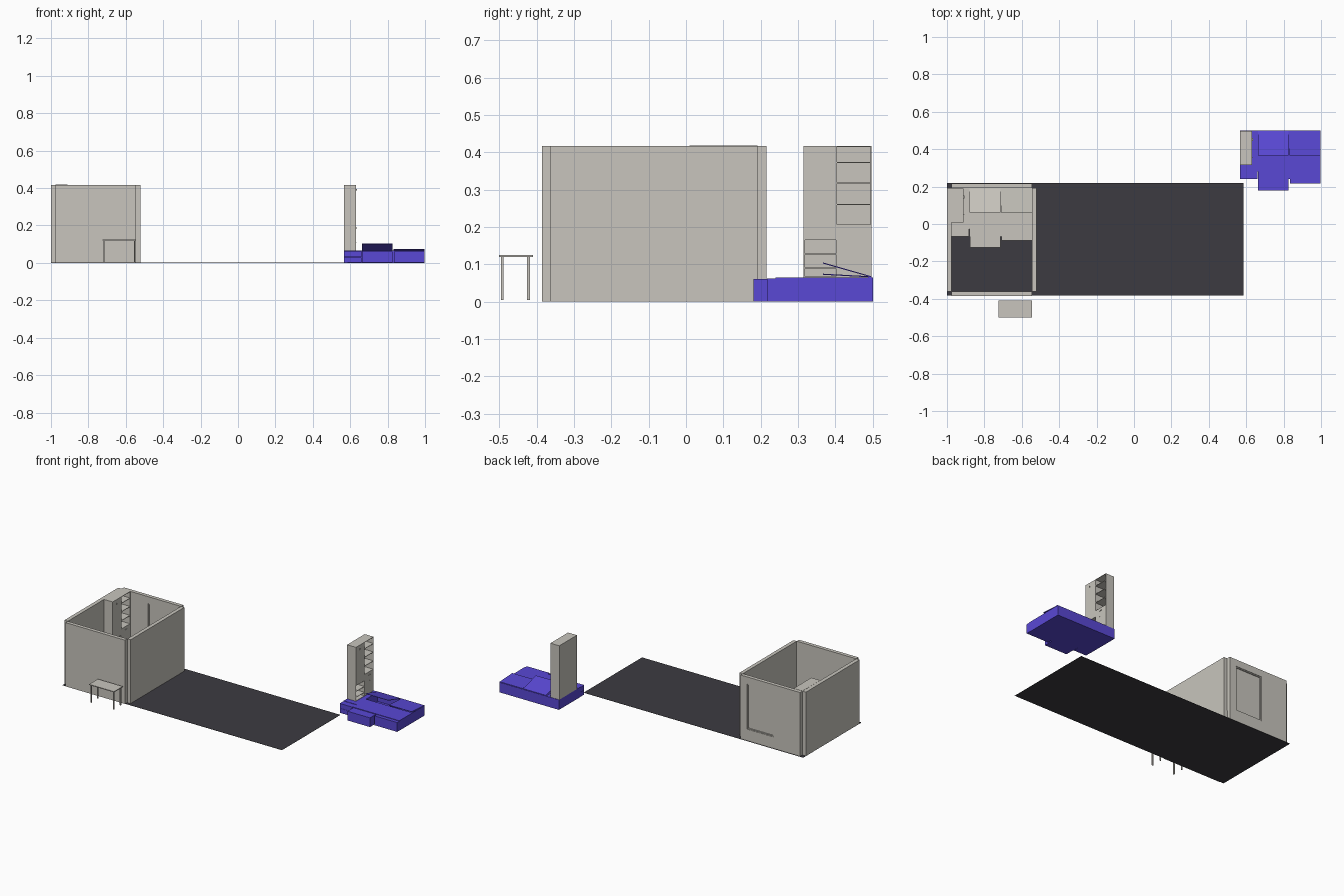
import bpy, bmesh
from mathutils import Vector

if "Cube" in bpy.data.objects:
    bpy.data.objects.remove(bpy.data.objects["Cube"])


def material(name, rgb):
    m = bpy.data.materials.new(name)
    m.diffuse_color = (*rgb, 1)
    m.use_nodes = True
    m.node_tree.nodes["Principled BSDF"].inputs["Base Color"].default_value = m.diffuse_color
    return m


GREY = material("warm grey", (0.58, 0.56, 0.51))
BLUE = material("violet blue", (0.10, 0.065, 0.66))
DARK = material("charcoal floor", (0.046, 0.044, 0.053))


def add_box(bm, x0, x1, y0, y1, z0, z1, tilt=0.0):
    """Box from its limits; tilt raises the -y end (used for open lids)."""
    v = [bm.verts.new((x, y, z + (tilt if y == y0 else 0)))
         for x in (x0, x1) for y in (y0, y1) for z in (z0, z1)]
    for f in ((0, 1, 3, 2), (4, 6, 7, 5), (0, 4, 5, 1), (2, 3, 7, 6), (0, 2, 6, 4), (1, 5, 7, 3)):
        bm.faces.new([v[i] for i in f])


def part(name, mat, *boxes, offset=(0, 0, 0)):
    bm = bmesh.new()
    for b in boxes:
        add_box(bm, *b)
    bmesh.ops.translate(bm, verts=bm.verts, vec=Vector(offset))
    bmesh.ops.recalc_face_normals(bm, faces=bm.faces)
    me = bpy.data.meshes.new(name)
    bm.to_mesh(me)
    bm.free()
    me.materials.append(mat)
    ob = bpy.data.objects.new(name, me)
    bpy.context.collection.objects.link(ob)
    return ob


# floor slab, running from the room to the spare furniture
part("floor", DARK, (-1.0, 0.585, -0.382, 0.22, 0, 0.001))

# room walls with open corner notches
H = 0.417
part("left_wall", GREY, (-1.0, -0.975, -0.362, 0.192, 0.001, H))
part("right_wall", GREY, (-0.546, -0.522, -0.362, 0.192, 0.001, H))
part("front_wall", GREY, (-0.975, -0.546, -0.386, -0.362, 0.001, H))

# back wall around a window opening
X0, X1, WX0, WX1, WZ0, WZ1 = -0.975, -0.546, -0.785, -0.592, 0.076, 0.372
Y0, Y1 = 0.192, 0.216
part("back_wall", GREY,
     (X0, WX0, Y0, Y1, 0.001, H), (WX1, X1, Y0, Y1, 0.001, H),
     (WX0, WX1, Y0, Y1, 0.001, WZ0), (WX0, WX1, Y0, Y1, WZ1, H))
part("window_panel", GREY, (WX0, WX1, 0.201, 0.207, WZ0, WZ1))
F = 0.006
part("window_frame", GREY,
     (WX0, WX0 + F, 0.196, 0.213, WZ0, WZ1), (WX1 - F, WX1, 0.196, 0.213, WZ0, WZ1),
     (WX0, WX1, 0.196, 0.213, WZ0, WZ0 + F), (WX0, WX1, 0.196, 0.213, WZ1 - F, WZ1))

# small table in front of the room
part("table_top", GREY, (-0.725, -0.545, -0.5, -0.41, 0.12, 0.125))
part("table_legs", GREY, *[(x, x + 0.007, y, y + 0.007, 0.005, 0.12)
                           for x in (-0.72, -0.557) for y in (-0.495, -0.425)])


def furniture(prefix, bed, offset):
    def p(name, mat, *boxes):
        part(prefix + name, mat, *boxes, offset=offset)

    T = 0.065
    # platform bed: solid front, storage wells behind
    p("bed_base", bed,
      (0.565, 0.66, 0.28, 0.5, 0, T),
      (0.66, 0.995, 0.24, 0.375, 0, T),
      (0.66, 0.995, 0.495, 0.5, 0, T),
      (0.66, 0.995, 0.375, 0.495, 0, 0.004),
      (0.825, 0.83, 0.375, 0.495, 0, T),
      (0.99, 0.995, 0.375, 0.495, 0, T))
    # pulled-out drawers
    p("middle_drawer", bed, (0.662, 0.825, 0.18, 0.24, 0.001, 0.061))
    p("right_drawer", bed, (0.832, 0.995, 0.217, 0.24, 0.001, 0.062))
    p("left_drawers", bed, (0.565, 0.658, 0.24, 0.28, 0.032, 0.063),
      (0.565, 0.658, 0.242, 0.28, 0.001, 0.03))
    # hinged lids, tilted open
    p("middle_lid", bed, (0.66, 0.825, 0.367, 0.497, T, T + 0.003, 0.037))
    p("right_lid", bed, (0.83, 0.995, 0.367, 0.497, T, T + 0.003, 0.007))

    # tall cabinet opening toward +x
    a, b, c, d, e, t = 0.565, 0.629, 0.315, 0.403, 0.497, 0.003
    p("cabinet_carcass", GREY,
      (a, a + t, c, e, T, H), (a, b, c, c + t, T, H), (a, b, e - t, e, T, H),
      (a, b, d - t / 2, d + t / 2, T, H), (a, b, c, e, H - t, H), (a, b, c, e, T, T + t))
    p("cabinet_shelves", GREY,
      *[(a, b, d, e, z - t / 2, z + t / 2) for z in (0.205, 0.26, 0.318, 0.373)],
      *[(a, b, c, d, z - t / 2, z + t / 2) for z in (0.09, 0.128, 0.167, 0.395)])
    p("cabinet_doors", GREY,
      (b - t, b, c, d, 0.167, 0.395), (b - t, b, d, e, T, 0.205), (b - t, b, c, d, 0.395, H))
    p("cabinet_handles", GREY,
      (b, b + 0.004, 0.443, 0.459, 0.185, 0.188), (b, b + 0.004, 0.353, 0.356, 0.386, 0.394),
      *[(b, b + 0.002, y, y + 0.002, z, z + 0.002) for y in (0.443, 0.457) for z in (0.11, 0.148)])


# the coloured set outside, and its grey twin inside the room
furniture("spare_", BLUE, (0.002, 0, 0))
furniture("room_", GREY, (-1.54, -0.306, 0.001))
